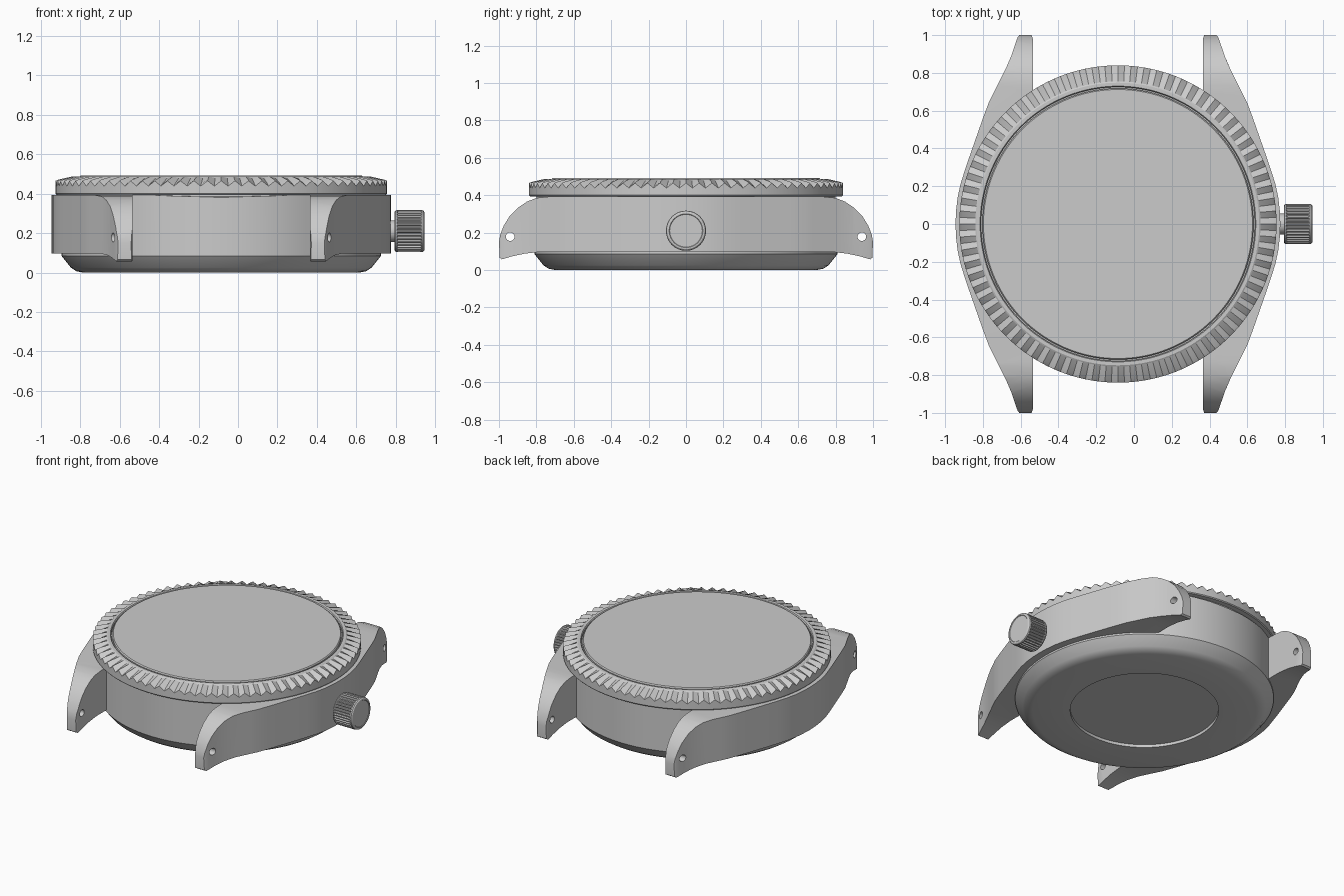
import bpy, bmesh
from math import sin, cos, pi, acos
from mathutils import Matrix

if "Cube" in bpy.data.objects:
    bpy.data.objects.remove(bpy.data.objects["Cube"])

CX = -0.085          # axis of the round case
CROWN_Z = 0.21


def finish(name, bm, matrix=None, angle=30):
    bmesh.ops.remove_doubles(bm, verts=bm.verts, dist=1e-5)
    if matrix:
        bm.transform(matrix)
    bmesh.ops.recalc_face_normals(bm, faces=bm.faces)
    me = bpy.data.meshes.new(name)
    bm.to_mesh(me)
    bm.free()
    ob = bpy.data.objects.new(name, me)
    bpy.context.collection.objects.link(ob)
    smooth(ob, angle)
    return ob


def smooth(ob, angle=30):
    bpy.ops.object.select_all(action='DESELECT')
    ob.select_set(True)
    bpy.context.view_layer.objects.active = ob
    bpy.ops.object.shade_smooth_by_angle(angle=angle * pi / 180)


def lathe(name, profile, n, matrix, closed=False, angle=30):
    """Revolve (r, z) points about z; profile may be a function of the step."""
    bm = bmesh.new()
    get = profile if callable(profile) else (lambda i: profile)
    rings = []
    for i in range(n):
        a = 2 * pi * i / n
        rings.append([bm.verts.new((r * cos(a), r * sin(a), z)) for r, z in get(i)])
    m = len(rings[0])
    for i in range(n):
        p, q = rings[i], rings[(i + 1) % n]
        for j in range(m if closed else m - 1):
            k = (j + 1) % m
            bm.faces.new((p[j], q[j], q[k], p[k]))
    bmesh.ops.dissolve_degenerate(bm, dist=1e-6, edges=bm.edges)
    return finish(name, bm, matrix, angle)


def prism(name, pts, vec):
    bm = bmesh.new()
    f = bm.faces.new([bm.verts.new(p) for p in pts])
    ext = bmesh.ops.extrude_face_region(bm, geom=[f])
    bmesh.ops.translate(bm, vec=vec, verts=[v for v in ext['geom'] if isinstance(v, bmesh.types.BMVert)])
    return finish(name, bm)


def boolean(ob, cutter, op):
    mod = ob.modifiers.new(op, 'BOOLEAN')
    mod.object, mod.operation, mod.solver = cutter, op, 'EXACT'
    bpy.ops.object.select_all(action='DESELECT')
    ob.select_set(True)
    bpy.context.view_layer.objects.active = ob
    bpy.ops.object.modifier_apply(modifier=mod.name)
    bpy.data.objects.remove(cutter, do_unlink=True)


centre = Matrix.Translation((CX, 0, 0))

# Case with four lugs: plan outline intersected with side profile
quarter = [(0.86, 0), (0.857, 0.07), (0.849, 0.14), (0.834, 0.21), (0.812, 0.28),
           (0.785, 0.36), (0.75, 0.46), (0.715, 0.56), (0.685, 0.64), (0.665, 0.68),
           (0.63, 0.75), (0.595, 0.82), (0.565, 0.89), (0.538, 0.97), (0.53, 0.99),
           (0.515, 1.01), (0.46, 1.01), (0.45, 0.98), (0.45, 0.70)]
R = 0.81
a0 = acos(0.45 / R)
quarter += [(R * cos(a0 + (pi / 2 - a0) * t / 12), R * sin(a0 + (pi / 2 - a0) * t / 12))
            for t in range(13)]
half = quarter + [(-x, y) for x, y in reversed(quarter[:-1])]
plan = half + [(x, -y) for x, y in reversed(half[1:-1])]
case = prism("case_with_lugs", [(x + CX, y, -0.1) for x, y in plan], (0, 0, 0.8))

edge = [(0.735, 0.392), (0.80, 0.385), (0.85, 0.366), (0.90, 0.332), (0.945, 0.285),
        (0.975, 0.236), (0.993, 0.19), (1.0, 0.15), (0.996, 0.065), (0.985, 0.057),
        (0.93, 0.073), (0.86, 0.088), (0.78, 0.097)]
side = edge + [(-y, z) for y, z in reversed(edge)]
boolean(case, prism("side_profile", [(CX - 1, y, z) for y, z in side], (2, 0, 0)), 'INTERSECT')

# Spring bar holes
for s in (-1, 1):
    hole = prism("hole_cutter", [(CX - 1, s * 0.94 + 0.023 * cos(i * pi / 12),
                                  0.178 + 0.023 * sin(i * pi / 12)) for i in range(24)], (2, 0, 0))
    boolean(case, hole, 'DIFFERENCE')
smooth(case, 25)

# Case back with shallow round recess
lathe("case_back", [(0, 0.02), (0.465, 0.02), (0.465, 0), (0.70, 0), (0.735, 0.007),
                    (0.762, 0.025), (0.81, 0.085), (0.81, 0.11), (0, 0.11)], 128, centre)


# Fluted bezel: ridges and valleys alternate around the rim
def bezel_profile(i):
    ridge = i % 2 == 0
    return [(0.725, 0.38), (0.80, 0.38), (0.80, 0.394), (0.835, 0.394), (0.84, 0.40),
            (0.84, 0.465 if ridge else 0.438), (0.825, 0.471 if ridge else 0.448),
            (0.755, 0.487 if ridge else 0.479), (0.748, 0.487), (0.73, 0.487), (0.725, 0.48)]


lathe("fluted_bezel", bezel_profile, 152, centre, closed=True, angle=15)

# Crystal
lathe("crystal", [(0, 0.38), (0.725, 0.38), (0.725, 0.468), (0.718, 0.468), (0.718, 0.485),
                  (0.712, 0.492), (0, 0.492)], 128, centre)

# Winding crown on its stem, turned to point along +x
to_x = Matrix.Translation((0, 0, CROWN_Z)) @ Matrix.Rotation(pi / 2, 4, 'Y')
lathe("crown_stem", [(0, 0.70), (0.055, 0.70), (0.055, 0.81), (0, 0.81)], 48, to_x)


def crown_profile(i):
    g = 0.107 if i % 4 < 2 else 0.099
    return [(0, 0.793), (0.096, 0.793), (0.104, 0.798), (0.107, 0.806), (g, 0.812),
            (g, 0.924), (0.107, 0.93), (0.105, 0.938), (0.098, 0.944), (0.09, 0.945),
            (0.087, 0.942), (0, 0.942)]


lathe("winding_crown", crown_profile, 144, to_x)
